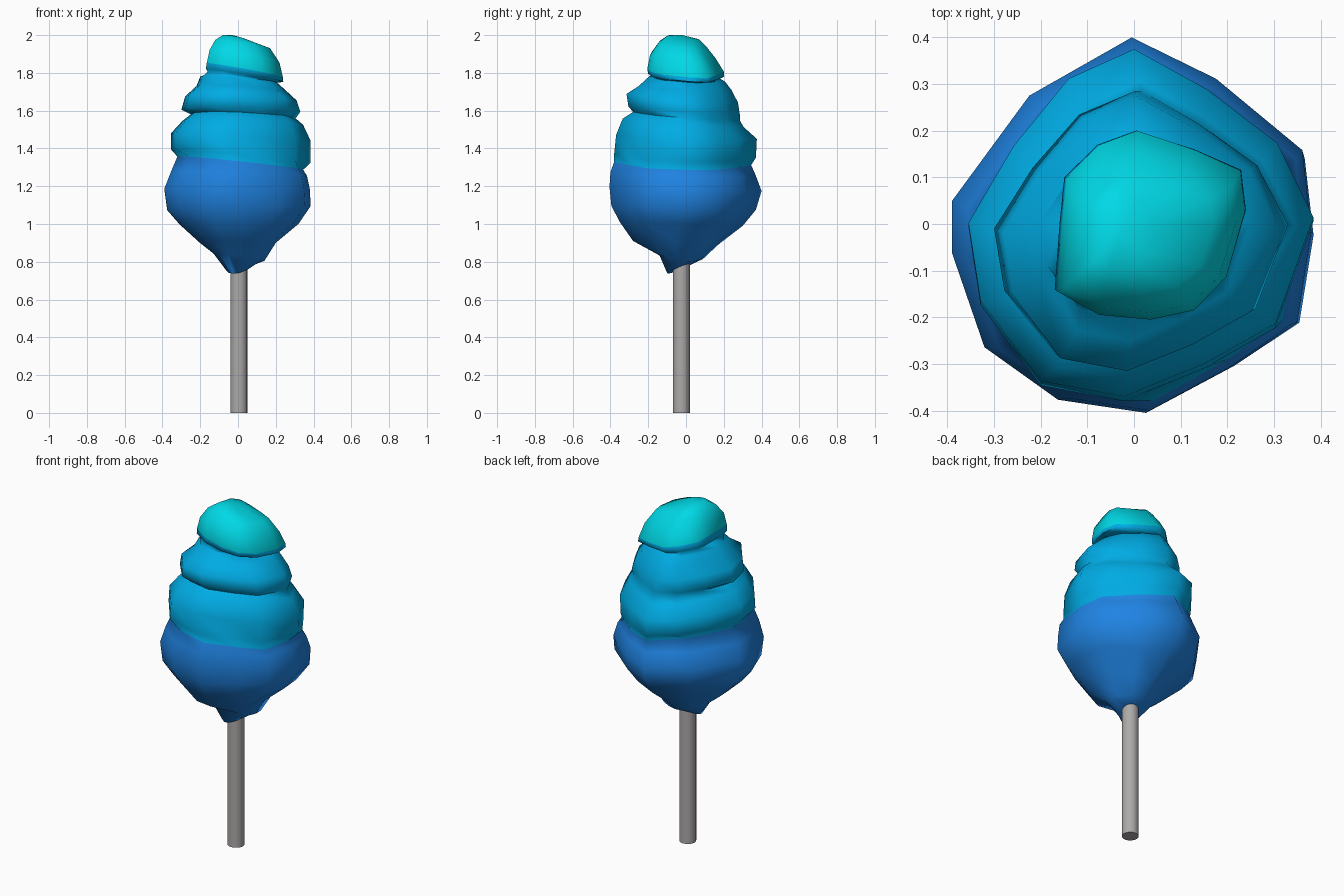
import bpy, bmesh, math

if "Cube" in bpy.data.objects:
    bpy.data.objects.remove(bpy.data.objects["Cube"])


def material(name, rgb):
    m = bpy.data.materials.new(name)
    m.diffuse_color = (*rgb, 1)
    m.use_nodes = True
    m.node_tree.nodes["Principled BSDF"].inputs["Base Color"].default_value = m.diffuse_color
    return m


deep_blue = material("deep blue", (0.014, 0.23, 0.77))
sky_blue = material("sky blue", (0.0, 0.41, 0.78))
turquoise = material("turquoise", (0.0, 0.69, 0.79))
stick_grey = material("stick grey", (0.42, 0.40, 0.40))


def smooth(ob, degrees):
    bpy.ops.object.select_all(action='DESELECT')
    ob.select_set(True)
    bpy.context.view_layer.objects.active = ob
    bpy.ops.object.shade_smooth_by_angle(angle=math.radians(degrees))


# Stick
bpy.ops.mesh.primitive_cylinder_add(vertices=16, radius=0.045, depth=0.95,
                                    location=(0.005, -0.025, 0.475))
stick = bpy.context.object
stick.name = "stick"
stick.data.materials.append(stick_grey)
smooth(stick, 40)

# Irregular outlines of the three coloured lobes, seen from above
BASE = [(0, 1), (.47, .78), (.95, .4), (1, -.03), (.92, -.52), (.57, -.75),
        (.08, -1), (-.41, -.93), (-.82, -.65), (-1, -.15), (-1, .13), (-.57, .69)]
MIDDLE = [(-.04, 1), (.38, .77), (.79, .46), (1, .03), (.78, -.58), (.37, -.81),
          (-.1, -1), (-.58, -.91), (-.93, -.45), (-1, 0), (-.74, .44), (-.42, .83)]
TOP = [(-.15, 1), (.46, .8), (.95, .58), (1, .15), (.8, -.55), (.46, -.9),
       (0, -1), (-.55, -.95), (-1, -.7), (-.95, 0), (-.9, .5), (-.55, .85)]

# Layers: left, right, front, back, mid height, drop towards the right
LAYERS = [
    (-.06, .06, -.10, .03, .765, -.01),
    (-.13, .14, -.14, .09, .825, .02),
    (-.20, .20, -.28, .17, .90, 0),
    (-.31, .32, -.35, .30, 1.00, 0),
    (-.375, .385, -.395, .37, 1.085, -.01),
    (-.39, .38, -.405, .40, 1.185, 0),
    (-.355, .365, -.40, .37, 1.265, .01),
    (-.32, .345, -.38, .345, 1.322, .035),    # first crease
    (-.355, .385, -.38, .37, 1.36, .035),
    (-.355, .385, -.37, .375, 1.46, .02),
    (-.295, .345, -.335, .305, 1.535, .01),
    (-.25, .305, -.28, .285, 1.57, .01),      # second crease
    (-.30, .33, -.305, .285, 1.60, .005),
    (-.28, .31, -.315, .275, 1.665, .01),
    (-.22, .25, -.25, .24, 1.72, .01),
    (-.20, .205, -.20, .205, 1.765, .015),
    (-.16, .20, -.18, .18, 1.775, .025),      # third crease
    (-.17, .24, -.20, .20, 1.785, .03),
    (-.165, .238, -.205, .20, 1.812, .035),
    (-.15, .22, -.19, .155, 1.885, .03),
    (-.12, .17, -.145, .105, 1.95, .018),
    (-.08, .04, -.10, .07, 1.985, .008),
]

# Candy floss lofted through the layers
bm = bmesh.new()
rings = []
for i, (x0, x1, y0, y1, z, drop) in enumerate(LAYERS):
    outline = BASE if i < 8 else MIDDLE if i < 16 else TOP
    rise = .025 if i == 0 else -.022 if 10 <= i <= 13 else -.01
    rings.append([bm.verts.new(((x0 + x1) / 2 + u * (x1 - x0) / 2,
                                (y0 + y1) / 2 + v * (y1 - y0) / 2,
                                z - drop * u + rise * v)) for u, v in outline])
n = len(BASE)
for i, (low, high) in enumerate(zip(rings, rings[1:])):
    for k in range(n):
        f = bm.faces.new((low[k], low[(k + 1) % n], high[(k + 1) % n], high[k]))
        f.material_index = 0 if i < 7 else 1 if i < 18 else 2
bm.faces.new(rings[0])
peak = bm.verts.new((-.03, -.02, 2.0))
for k in range(n):
    bm.faces.new((rings[-1][k], rings[-1][(k + 1) % n], peak)).material_index = 2
bmesh.ops.recalc_face_normals(bm, faces=bm.faces[:])
mesh = bpy.data.meshes.new("candy_floss")
bm.to_mesh(mesh)
bm.free()
for m in (deep_blue, sky_blue, turquoise):
    mesh.materials.append(m)
floss = bpy.data.objects.new("candy_floss", mesh)
bpy.context.collection.objects.link(floss)
smooth(floss, 80)
